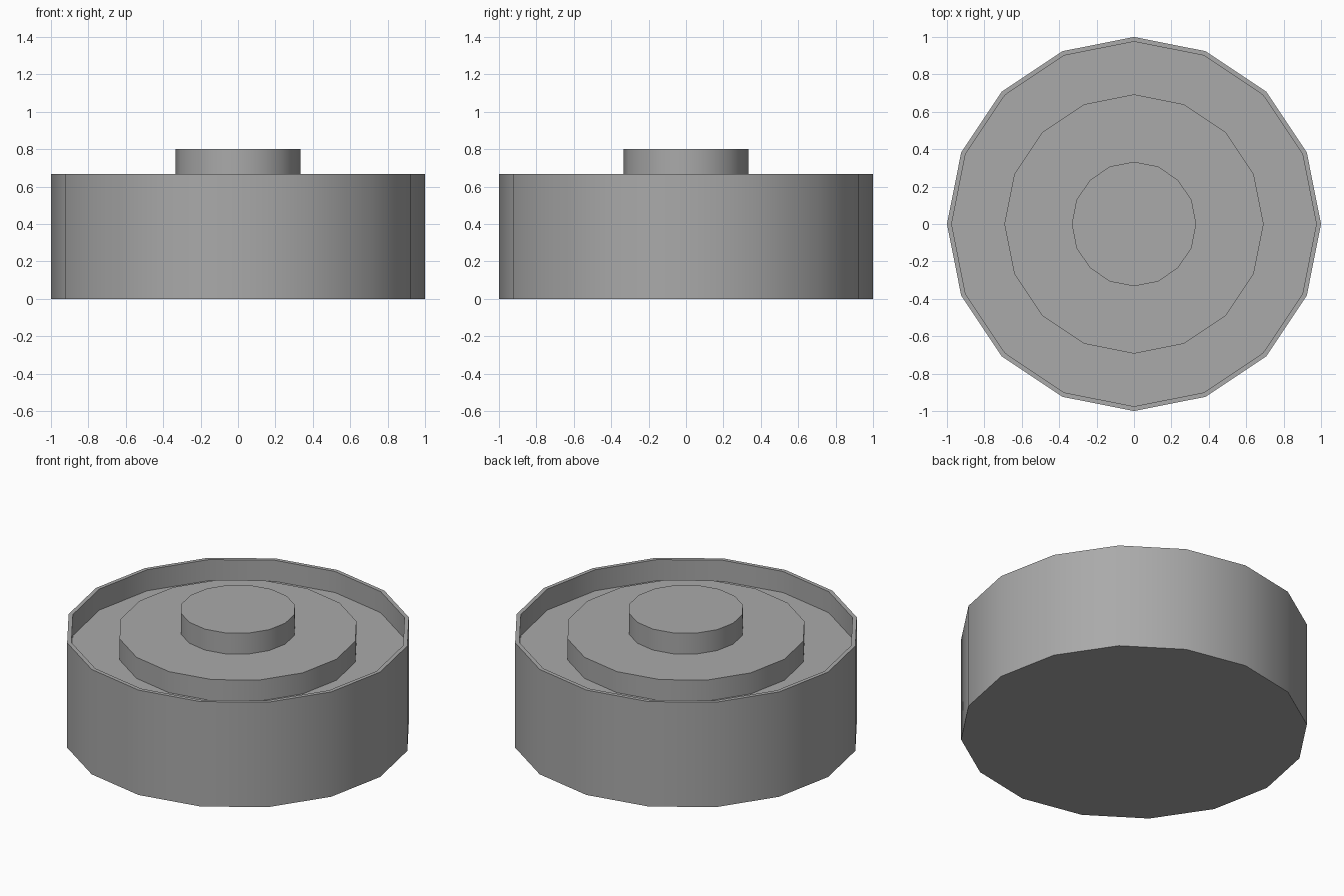
import bpy
import bmesh
from math import cos, sin, tau, radians

SIDES = 16

cube = bpy.data.objects.get("Cube")
if cube:
    bpy.data.objects.remove(cube, do_unlink=True)

grey = bpy.data.materials.new("plain_grey")
grey.use_nodes = True
grey.diffuse_color = (0.4, 0.4, 0.4, 1)
grey.node_tree.nodes["Principled BSDF"].inputs["Base Color"].default_value = (0.4, 0.4, 0.4, 1)


def lathe(name, profile):
    """Turn a (radius, height) profile around z and cap both ends."""
    bm = bmesh.new()
    rings = [[bm.verts.new((r * cos(tau * i / SIDES), r * sin(tau * i / SIDES), z))
              for i in range(SIDES)] for r, z in profile]
    for low, high in zip(rings, rings[1:]):
        for i in range(SIDES):
            j = (i + 1) % SIDES
            bm.faces.new((low[i], low[j], high[j], high[i]))
    bm.faces.new(rings[0][::-1])
    bm.faces.new(rings[-1])
    mesh = bpy.data.meshes.new(name)
    bm.to_mesh(mesh)
    bm.free()
    mesh.materials.append(grey)
    obj = bpy.data.objects.new(name, mesh)
    bpy.context.collection.objects.link(obj)
    bpy.ops.object.select_all(action='DESELECT')
    obj.select_set(True)
    bpy.context.view_layer.objects.active = obj
    bpy.ops.object.shade_smooth_by_angle(angle=radians(30))


RIM, FLOOR, TOP = 0.667, 0.533, 0.8

# Drum with a thin raised rim and a recessed floor
lathe("drum", [(1, 0), (1, RIM), (0.975, RIM), (0.975, FLOOR)])
# Wide step standing on the recessed floor
lathe("step", [(0.693, FLOOR), (0.693, RIM)])
# Central knob
lathe("knob", [(0.333, RIM), (0.333, TOP)])
